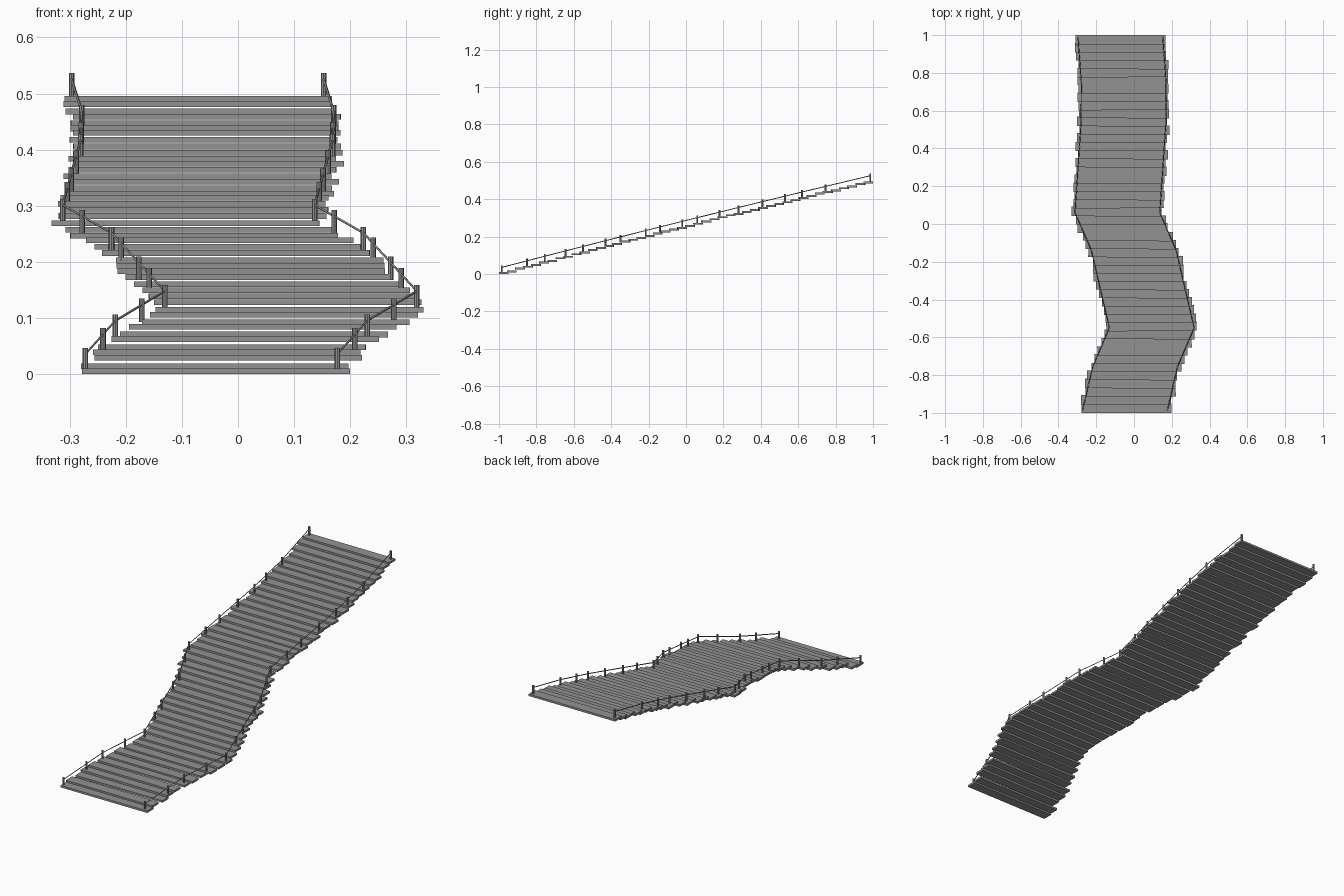
import bpy
import random
from mathutils import Vector

random.seed(4)
cube = bpy.data.objects.get("Cube")
if cube:
    bpy.data.objects.remove(cube)

grey = bpy.data.materials.new("stone grey")
grey.use_nodes = True
grey.diffuse_color = (0.29, 0.29, 0.29, 1)
grey.node_tree.nodes["Principled BSDF"].inputs["Base Color"].default_value = grey.diffuse_color

# Centre line of the walkway: (y, x)
PATH = [(-1, -0.051), (-0.755, 0.006), (-0.55, 0.094), (-0.14, -0.001), (0.06, -0.088),
        (0.28, -0.073), (0.53, -0.056), (0.745, -0.054), (1, -0.073)]
HALF_SPAN = 0.2245
PLANKS = 46
DEPTH, THICK, WIDTH = 0.05, 0.01, 0.477


def centre_x(y):
    for (y0, x0), (y1, x1) in zip(PATH, PATH[1:]):
        if y <= y1:
            return x0 + (x1 - x0) * (y - y0) / (y1 - y0)
    return PATH[-1][1]


def deck_top(y):
    return THICK + 0.485 * (y + 0.975) / 1.95 + 0.006 * (1 - y * y)


# Overlapping plank treads, slightly uneven like hand-laid boards
for i in range(PLANKS):
    y = -0.975 + 1.95 * i / (PLANKS - 1)
    uneven = 0 if i in (0, PLANKS - 1) else 1
    shift = uneven * random.uniform(-0.009, 0.009) + (0.006 if i == 0 else 0)
    lift = uneven * random.uniform(-0.003, 0.002)
    turn = uneven * random.uniform(-0.01, 0.01)
    bpy.ops.mesh.primitive_cube_add(
        size=1, rotation=(0, 0, turn),
        location=(centre_x(y) + shift, y, deck_top(y) - THICK / 2 + lift))
    plank = bpy.context.object
    plank.name = "plank"
    plank.scale = (WIDTH, DEPTH, THICK)
    plank.data.materials.append(grey)

# Posts and handrails on both sides
POST_Y = [-0.985, -0.85, -0.755, -0.645, -0.55, -0.43, -0.35, -0.215, -0.14,
          -0.02, 0.06, 0.18, 0.28, 0.41, 0.53, 0.62, 0.745, 0.985]
for side, label in ((-1, "right"), (1, "left")):
    for y in POST_Y:
        x = centre_x(y) + side * HALF_SPAN
        bpy.ops.mesh.primitive_cylinder_add(
            vertices=8, radius=0.005, depth=0.042, location=(x, y, deck_top(y) + 0.018))
        post = bpy.context.object
        post.name = label + "_post"
        post.data.materials.append(grey)

    curve = bpy.data.curves.new(label + "_handrail", "CURVE")
    curve.dimensions = "3D"
    curve.bevel_depth = 0.0024
    curve.bevel_resolution = 0
    curve.use_fill_caps = True
    nodes = POST_Y[::2] + POST_Y[-1:]
    spline = curve.splines.new("POLY")
    spline.points.add(len(nodes) - 1)
    for point, y in zip(spline.points, nodes):
        point.co = Vector((centre_x(y) + side * HALF_SPAN, y, deck_top(y) + 0.028, 1))
    curve.materials.append(grey)
    rail = bpy.data.objects.new(label + "_handrail", curve)
    bpy.context.collection.objects.link(rail)
